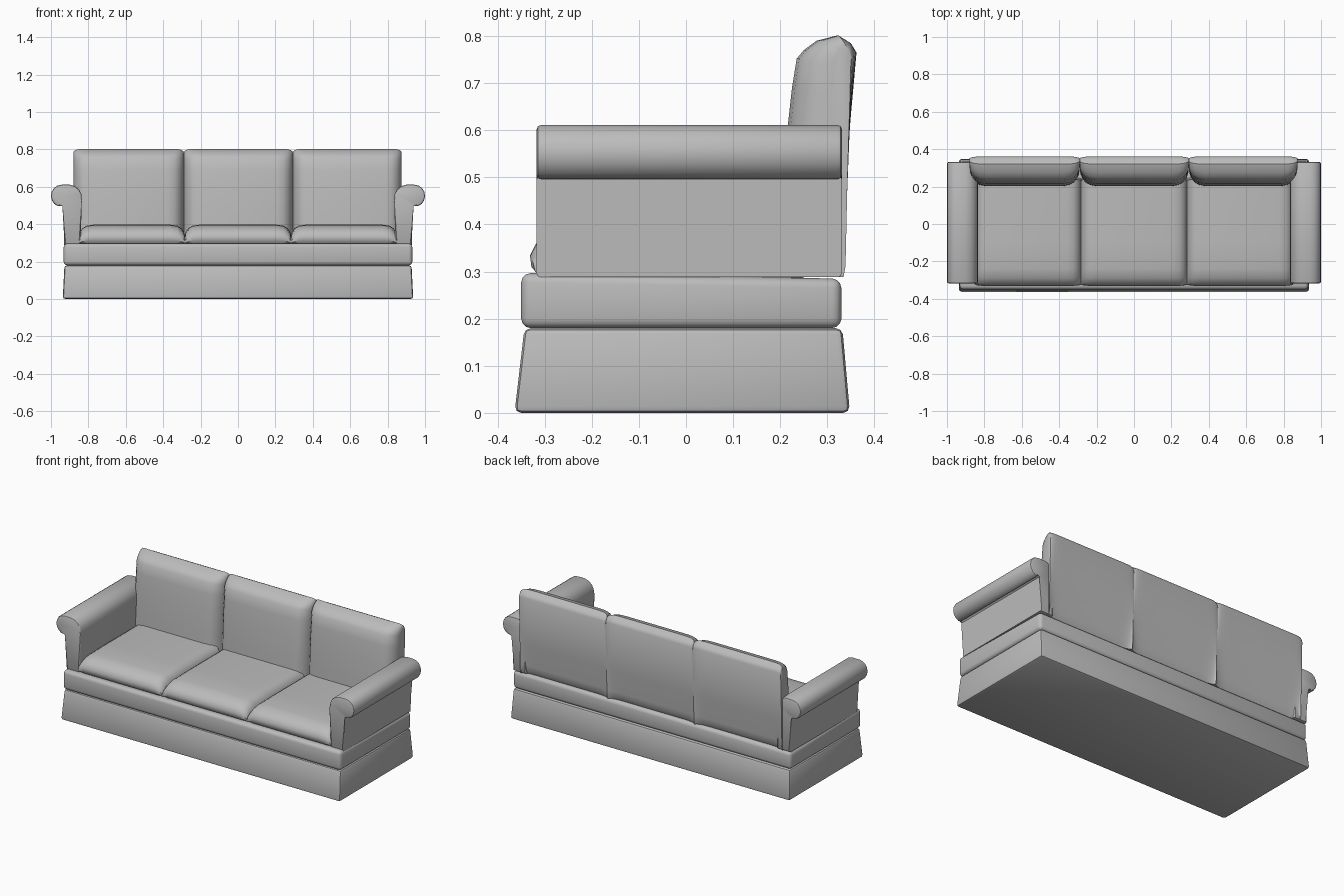
import bpy, bmesh, math

if "Cube" in bpy.data.objects:
    bpy.data.objects.remove(bpy.data.objects["Cube"], do_unlink=True)

fabric = bpy.data.materials.new("grey fabric")
fabric.use_nodes = True
grey = (0.5, 0.5, 0.5, 1)
fabric.diffuse_color = grey
fabric.node_tree.nodes["Principled BSDF"].inputs["Base Color"].default_value = grey


def finish(name, bm):
    bmesh.ops.recalc_face_normals(bm, faces=bm.faces)
    mesh = bpy.data.meshes.new(name)
    bm.to_mesh(mesh)
    bm.free()
    obj = bpy.data.objects.new(name, mesh)
    bpy.context.collection.objects.link(obj)
    mesh.materials.append(fabric)
    bpy.ops.object.select_all(action="DESELECT")
    obj.select_set(True)
    bpy.context.view_layer.objects.active = obj
    bpy.ops.object.shade_smooth_by_angle(angle=math.radians(40))
    return obj


def loft(bm, rings):
    """Skin closed rings of equal length and cap both ends."""
    rows = [[bm.verts.new(p) for p in ring] for ring in rings]
    for a, b in zip(rows, rows[1:]):
        for i in range(len(a)):
            j = (i + 1) % len(a)
            bm.faces.new((a[i], a[j], b[j], b[i]))
    return [bm.faces.new(rows[0]), bm.faces.new(rows[-1])]


def block(name, bottom, top, bevel, segments):
    """Tapered rounded box; each end is (half width, front, back, z front, z back)."""
    bm = bmesh.new()
    loft(bm, [[(-w, f, zf), (w, f, zf), (w, b, zb), (-w, b, zb)]
              for w, f, b, zf, zb in (bottom, top)])
    bmesh.ops.bevel(bm, geom=bm.edges[:], offset=bevel, segments=segments,
                    profile=0.5, affect="EDGES")
    return finish(name, bm)


def cushion(name, profile, x0, x1, ends, anchor):
    """Side profile swept across x, shrinking toward the anchor at both ends."""
    ay, az = anchor
    stations = [(x0 + d, sy, sz) for d, sy, sz in ends]
    stations += [(x1 - d, sy, sz) for d, sy, sz in reversed(ends)]
    bm = bmesh.new()
    loft(bm, [[(x, ay + (y - ay) * sy, az + (z - az) * sz) for y, z in profile]
              for x, sy, sz in stations])
    return finish(name, bm)


# Skirt and seat rail
block("skirt", (0.937, -0.364, 0.348, 0, 0), (0.928, -0.343, 0.332, 0.18, 0.18), 0.014, 2)
block("seat_rail", (0.932, -0.35, 0.33, 0.18, 0.18), (0.932, -0.35, 0.33, 0.297, 0.285), 0.02, 3)

# Seat cushions
seat_profile = [(-0.31, 0.292), (-0.328, 0.31), (-0.331, 0.335), (-0.318, 0.36),
                (-0.29, 0.382), (-0.24, 0.394), (-0.1, 0.397), (0.24, 0.397), (0.25, 0.284)]
seat_ends = [(0, 0.975, 0.45), (0.004, 0.98, 0.62), (0.018, 0.99, 0.82),
             (0.04, 1, 0.95), (0.075, 1, 1)]
# Back cushions
back_profile = [(0.31, 0.288), (0.322, 0.31), (0.326, 0.34), (0.335, 0.47), (0.362, 0.765),
                (0.35, 0.785), (0.32, 0.801), (0.277, 0.79), (0.25, 0.77), (0.235, 0.752),
                (0.225, 0.69), (0.215, 0.6), (0.205, 0.45), (0.2, 0.288)]
back_ends = [(0, 0.3, 0.965), (0.003, 0.5, 0.98), (0.012, 0.68, 0.992),
             (0.03, 0.85, 1), (0.052, 0.95, 1), (0.085, 1, 1)]
names = ("right", "middle", "left")
seat_x = (-0.85, -0.284, 0.284, 0.85)
back_x = (-0.88, -0.29, 0.293, 0.875)
for i, side in enumerate(names):
    cushion(side + "_seat_cushion", seat_profile, seat_x[i], seat_x[i + 1], seat_ends, (0.0, 0.29))
    cushion(side + "_back_cushion", back_profile, back_x[i], back_x[i + 1], back_ends, (0.345, 0.288))

# Rolled arms: upright panel with a scroll curling outward
outline = [(0.93, 0.288), (0.93, 0.5)]
outline += [(0.94, 0.508), (0.95, 0.496)]
for step in range(8):
    a = math.radians(-70 + step * 160 / 7)
    outline.append((0.944 + 0.056 * math.cos(a), 0.552 + 0.059 * math.sin(a)))
outline += [(0.9, 0.611), (0.872, 0.603), (0.85, 0.585), (0.837, 0.56), (0.835, 0.53), (0.842, 0.288)]
for side, sign in (("left", 1), ("right", -1)):
    bm = bmesh.new()
    caps = loft(bm, [[(sign * x, y, z) for x, z in outline] for y in (-0.317, 0.331)])
    rim = list({e for f in caps for e in f.edges})
    bmesh.ops.bevel(bm, geom=rim, offset=0.012, segments=2, profile=0.5,
                    affect="EDGES", clamp_overlap=True)
    finish(side + "_arm", bm)
